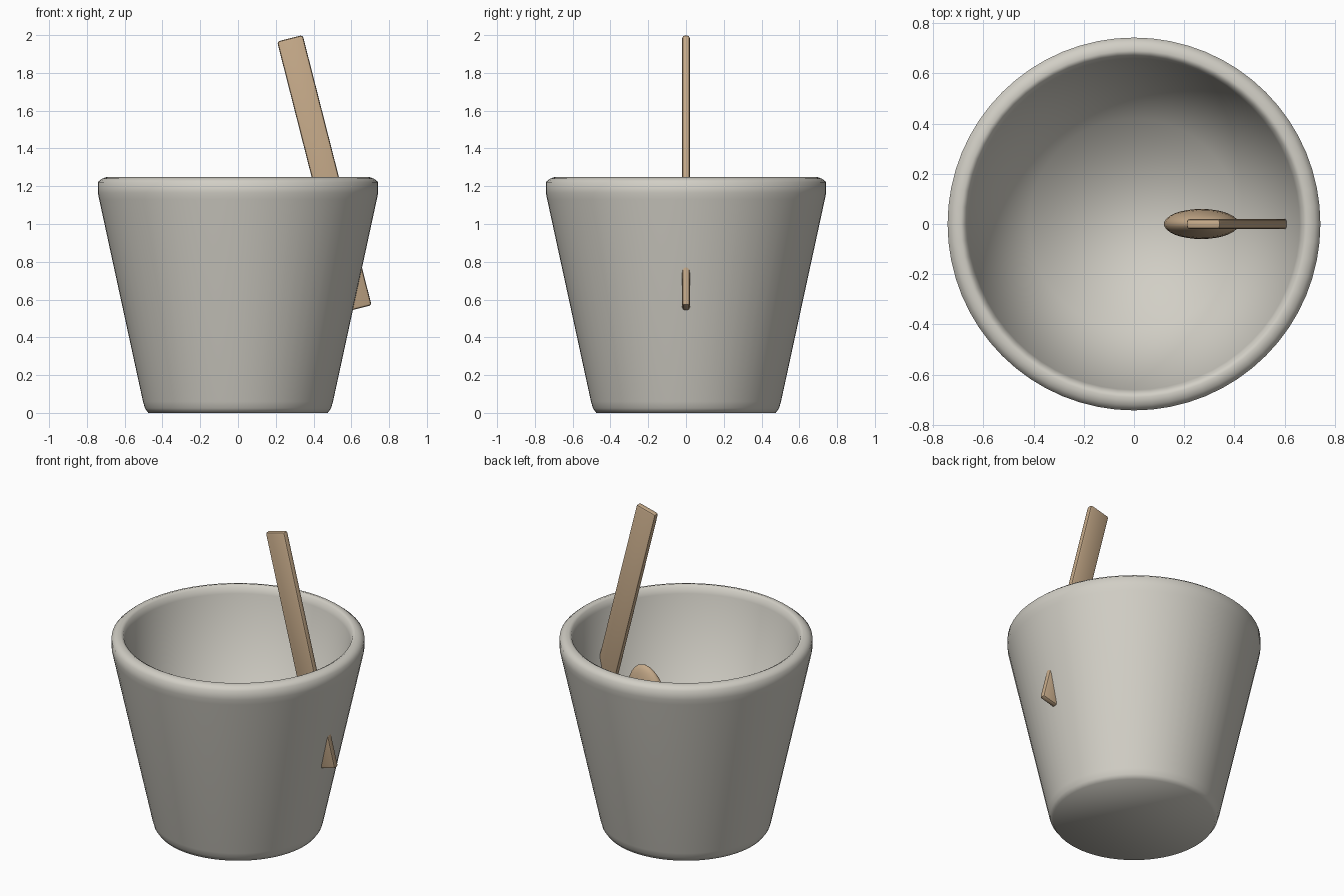
import bpy, bmesh, math
from mathutils import Matrix

if "Cube" in bpy.data.objects:
    bpy.data.objects.remove(bpy.data.objects["Cube"])


def material(name, rgb):
    m = bpy.data.materials.new(name)
    m.diffuse_color = (*rgb, 1)
    m.use_nodes = True
    m.node_tree.nodes["Principled BSDF"].inputs["Base Color"].default_value = m.diffuse_color
    return m


def make_object(name, bm, mat):
    bmesh.ops.recalc_face_normals(bm, faces=bm.faces)
    for f in bm.faces:
        f.smooth = True
    mesh = bpy.data.meshes.new(name)
    bm.to_mesh(mesh)
    bm.free()
    mesh.materials.append(mat)
    ob = bpy.data.objects.new(name, mesh)
    bpy.context.collection.objects.link(ob)
    return ob


stone = material("warm grey ceramic", (0.64, 0.62, 0.56))
wood = material("light wood", (0.56, 0.40, 0.25))

# Cup: closed wall profile from the base, over the rim and down to the inner floor
profile = [(0.475, 0.0), (0.493, 0.025), (0.503, 0.06), (0.735, 1.13),
           (0.742, 1.165), (0.742, 1.222), (0.72, 1.24), (0.69, 1.25),
           (0.672, 1.24), (0.66, 1.2), (0.42, 0.1)]
SEGMENTS = 64
bm = bmesh.new()
rings = []
for r, z in profile:
    angles = [2 * math.pi * i / SEGMENTS for i in range(SEGMENTS)]
    rings.append([bm.verts.new((r * math.cos(a), r * math.sin(a), z)) for a in angles])
for low, high in zip(rings, rings[1:]):
    for i in range(SEGMENTS):
        j = (i + 1) % SEGMENTS
        bm.faces.new((low[i], low[j], high[j], high[i]))
bm.faces.new(rings[0])
bm.faces.new(rings[-1])
make_object("cup", bm, stone)

# Spoon handle: thin bevelled stick leaning through the cup wall
bm = bmesh.new()
bmesh.ops.create_cube(bm, size=1, matrix=Matrix.Diagonal((0.14, 0.04, 1.476, 1)))
bmesh.ops.bevel(bm, geom=bm.edges[:], offset=0.013, segments=2, profile=0.5, affect='EDGES')
handle = make_object("spoon_handle", bm, wood)
handle.location = (0.457, 0, 1.268)
handle.rotation_euler.y = math.radians(-14.3)
bpy.context.view_layer.objects.active = handle
handle.select_set(True)
bpy.ops.object.shade_smooth_by_angle(angle=math.radians(40))

# Spoon bowl: flattened ellipsoid inside the cup
bm = bmesh.new()
bmesh.ops.create_uvsphere(bm, u_segments=32, v_segments=16, radius=1,
                          matrix=Matrix.Diagonal((0.144, 0.06, 0.27, 1)))
bowl = make_object("spoon_bowl", bm, wood)
bowl.location = (0.268, 0, 0.70)
bowl.rotation_euler.y = math.radians(10)
